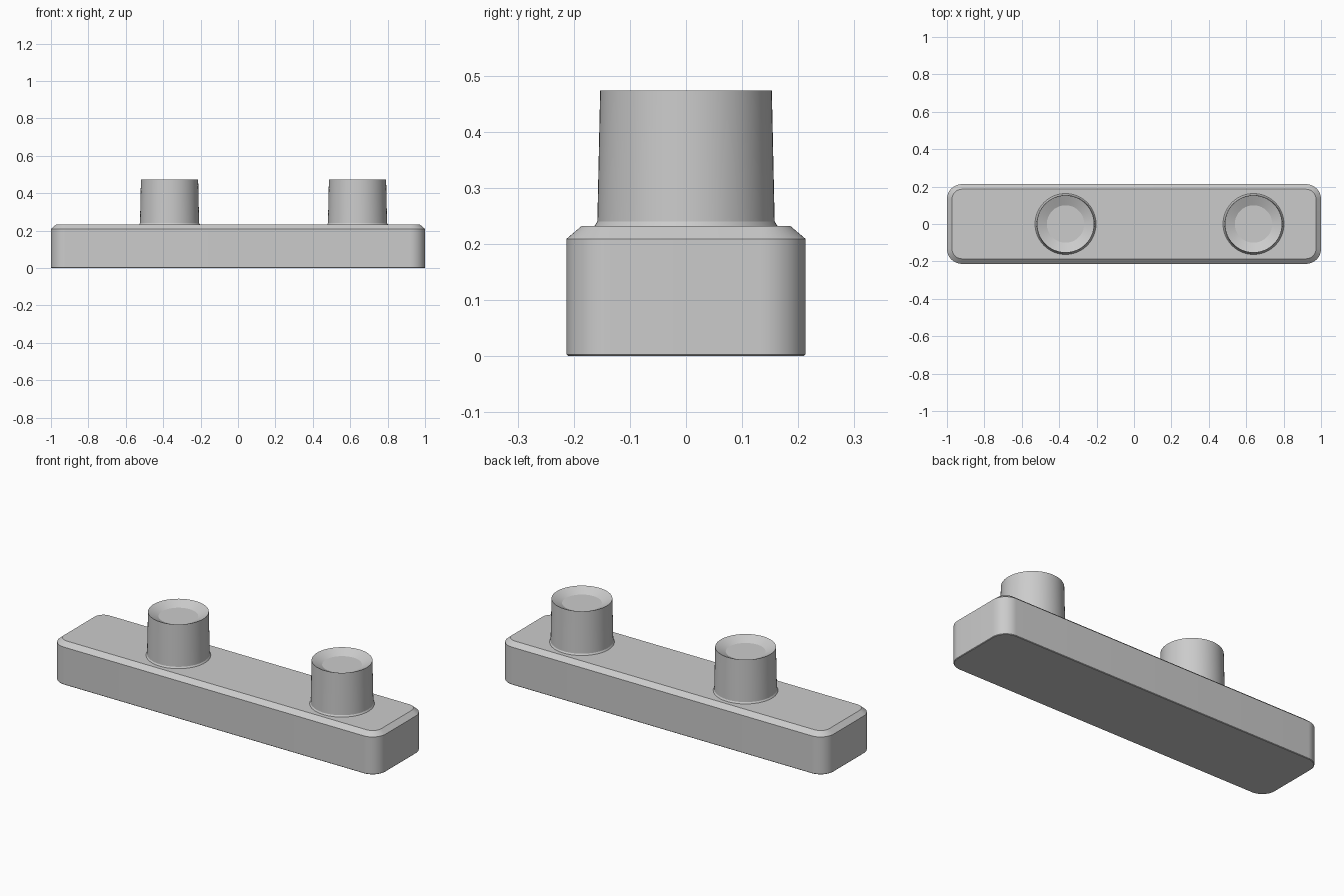
import bpy
import bmesh
from math import cos, sin, pi, radians

cube = bpy.data.objects.get("Cube")
if cube:
    bpy.data.objects.remove(cube, do_unlink=True)

grey = bpy.data.materials.new("plain grey")
grey.use_nodes = True
colour = (0.6, 0.6, 0.6, 1)
grey.diffuse_color = colour
grey.node_tree.nodes["Principled BSDF"].inputs["Base Color"].default_value = colour


def loft(name, rings):
    """Skin a stack of equal-sized rings and cap both ends."""
    bm = bmesh.new()
    loops = [[bm.verts.new(p) for p in ring] for ring in rings]
    n = len(loops[0])
    for low, high in zip(loops, loops[1:]):
        for i in range(n):
            j = (i + 1) % n
            bm.faces.new((low[i], low[j], high[j], high[i]))
    bm.faces.new(loops[0][::-1])
    bm.faces.new(loops[-1])
    mesh = bpy.data.meshes.new(name)
    bm.to_mesh(mesh)
    bm.free()
    mesh.materials.append(grey)
    obj = bpy.data.objects.new(name, mesh)
    bpy.context.collection.objects.link(obj)
    bpy.ops.object.select_all(action="DESELECT")
    obj.select_set(True)
    bpy.context.view_layer.objects.active = obj
    bpy.ops.object.shade_smooth_by_angle(angle=radians(20))
    return obj


def rounded_rect(inset, z, half_x=1.0, half_y=0.213, radius=0.08, steps=12):
    points = []
    for k, (sx, sy) in enumerate(((1, 1), (-1, 1), (-1, -1), (1, -1))):
        for i in range(steps + 1):
            a = (k + i / steps) * pi / 2
            r = radius - inset
            points.append((sx * (half_x - radius) + r * cos(a),
                           sy * (half_y - radius) + r * sin(a), z))
    return points


def circle(radius, z, sides=64):
    return [(radius * cos(2 * pi * i / sides),
             radius * sin(2 * pi * i / sides), z) for i in range(sides)]


# Base bar with rounded corners and a chamfered top edge
loft("base_bar", [rounded_rect(inset, z) for inset, z in
                  ((0.003, 0), (0, 0.003), (0, 0.209), (0.027, 0.232))])

# Two pegs, each with a flared foot and a dished top
peg_profile = ((0.163, 0.225), (0.163, 0.232), (0.158, 0.240),
               (0.153, 0.473), (0.100, 0.448))
for name, x in (("right_peg", -0.366), ("left_peg", 0.639)):
    peg = loft(name, [circle(r, z) for r, z in peg_profile])
    peg.location.x = x
